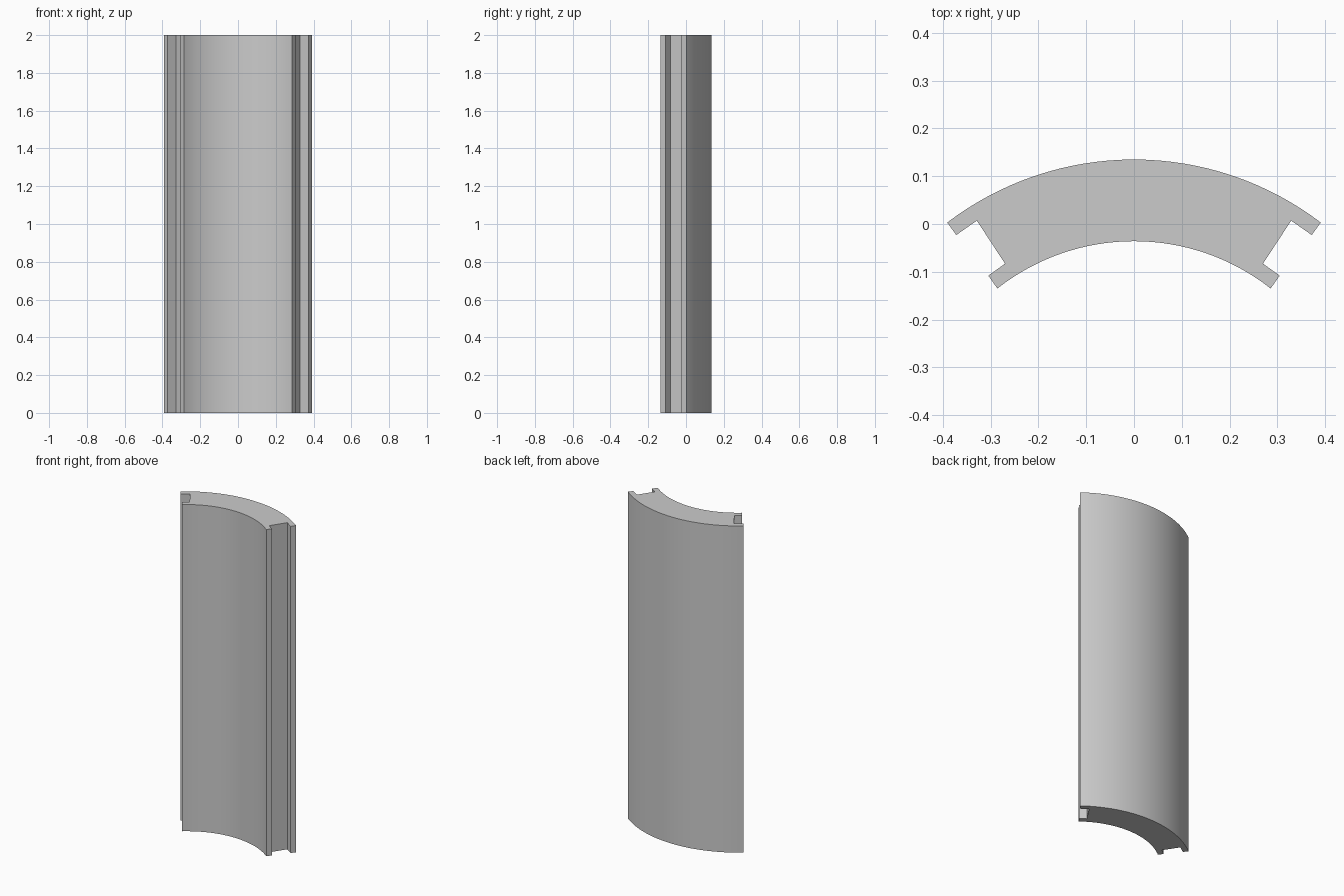
import bpy, bmesh, math
from mathutils import Vector

cube = bpy.data.objects.get("Cube")
if cube:
    bpy.data.objects.remove(cube, do_unlink=True)

HEIGHT = 2.0
SEGMENTS = 32


def arc(start, crown):
    """Points from start (+x side) over the crown to the mirrored end."""
    half, sag = start[0], crown - start[1]
    radius = (half * half + sag * sag) / (2 * sag)
    sweep = math.asin(half / radius)
    centre = crown - radius
    angles = [sweep * (1 - 2 * i / SEGMENTS) for i in range(SEGMENTS + 1)]
    return [(radius * math.sin(a), centre + radius * math.cos(a)) for a in angles]


# Cross-section: outer arc, slotted edge, inner arc, slotted edge
slot = [(0.372, -0.023), (0.329, 0.007), (0.27, -0.083), (0.305, -0.108)]
outer = arc((0.391, 0.003), 0.135)
inner = arc((0.286, -0.135), -0.036)
left_slot = [(-x, y) for x, y in slot]
profile = outer + left_slot + inner[::-1] + slot[::-1]

# Extrude the cross-section upward
bm = bmesh.new()
base = bm.faces.new([bm.verts.new((x, y, 0)) for x, y in profile])
result = bmesh.ops.extrude_face_region(bm, geom=[base], use_keep_orig=True)
top = [v for v in result["geom"] if isinstance(v, bmesh.types.BMVert)]
bmesh.ops.translate(bm, verts=top, vec=Vector((0, 0, HEIGHT)))
bmesh.ops.recalc_face_normals(bm, faces=bm.faces)
mesh = bpy.data.meshes.new("curved_panel")
bm.to_mesh(mesh)
bm.free()

panel = bpy.data.objects.new("curved_panel", mesh)
bpy.context.collection.objects.link(panel)

# Single light grey material
grey = bpy.data.materials.new("light_grey")
grey.use_nodes = True
colour = (0.6, 0.6, 0.6, 1)
grey.diffuse_color = colour
grey.node_tree.nodes["Principled BSDF"].inputs["Base Color"].default_value = colour
mesh.materials.append(grey)

# Smooth curves with crisp edges
bpy.ops.object.select_all(action="DESELECT")
panel.select_set(True)
bpy.context.view_layer.objects.active = panel
bpy.ops.object.shade_smooth_by_angle(angle=math.radians(25))
